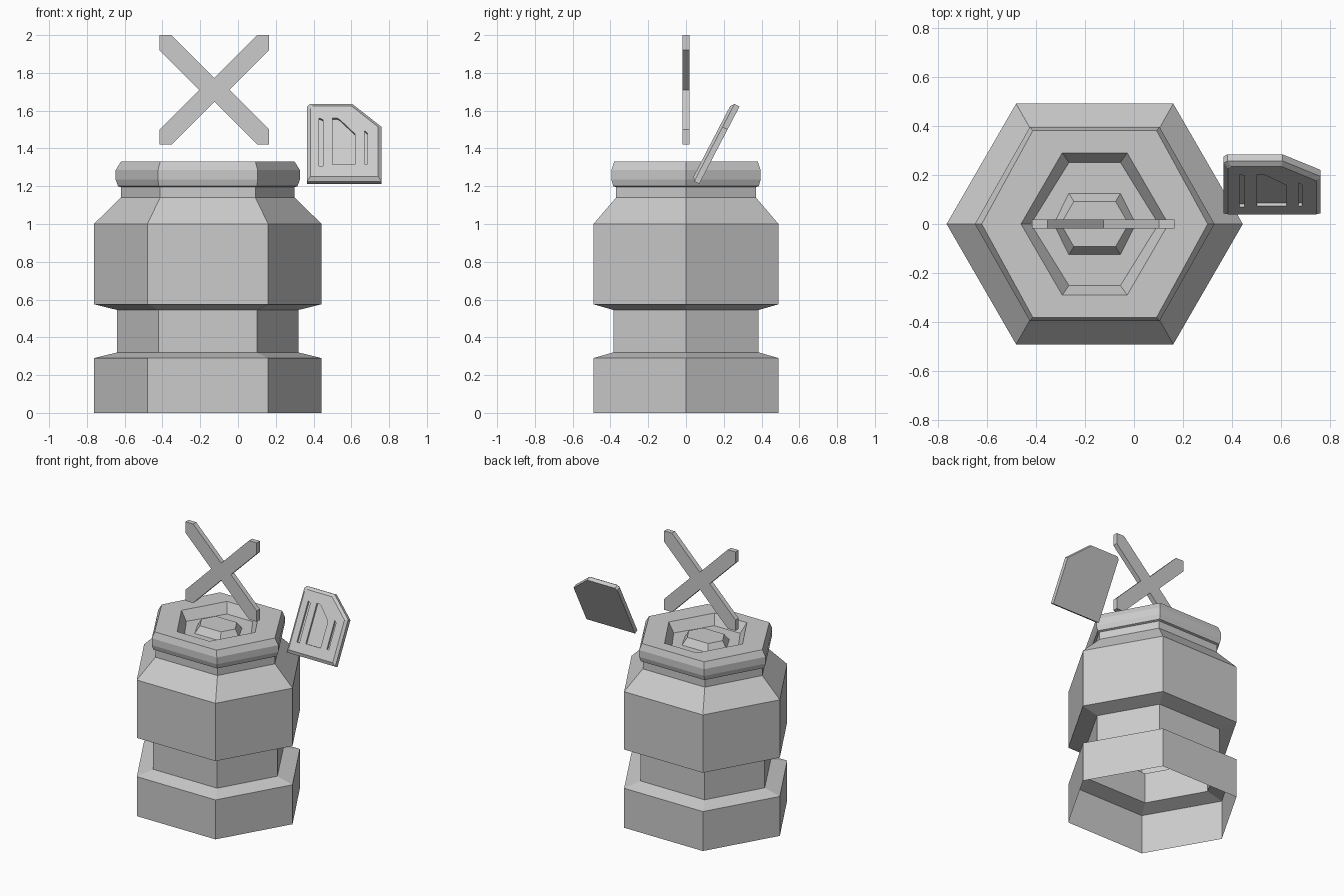
import bpy, bmesh
from math import radians, sin, cos
from mathutils import Matrix

if "Cube" in bpy.data.objects:
    bpy.data.objects.remove(bpy.data.objects["Cube"])


def loft(name, rings, cap_start=True, cap_end=True):
    """Skin a stack of equal-length point rings into a flat-shaded object."""
    bm = bmesh.new()
    loops = [[bm.verts.new(p) for p in ring] for ring in rings]
    n = len(loops[0])
    for a, b in zip(loops, loops[1:]):
        for i in range(n):
            j = (i + 1) % n
            bm.faces.new((a[i], a[j], b[j], b[i]))
    if cap_start:
        bm.faces.new(loops[0][::-1])
    if cap_end:
        bm.faces.new(loops[-1])
    mesh = bpy.data.meshes.new(name)
    bm.to_mesh(mesh)
    bm.free()
    obj = bpy.data.objects.new(name, mesh)
    bpy.context.collection.objects.link(obj)
    return obj


CX = -0.16  # canister axis


def hexagon(z, rx, flat, y):
    """Hexagon with points on x, flats of half-length 'flat' at +-y."""
    pts = [(rx, 0), (flat, y), (-flat, y), (-rx, 0), (-flat, -y), (flat, -y)]
    return [(CX + px, py, z) for px, py in pts]


# Canister: open at the bottom, waist, shoulder, rim, recessed lid and knob
profile = [
    (0.00, 0.603, 0.32, 0.49),
    (0.29, 0.603, 0.32, 0.49),
    (0.32, 0.48, 0.26, 0.385),
    (0.545, 0.48, 0.26, 0.385),
    (0.575, 0.603, 0.32, 0.49),
    (1.00, 0.603, 0.32, 0.49),
    (1.14, 0.46, 0.252, 0.37),
    (1.195, 0.46, 0.252, 0.37),
    (1.20, 0.475, 0.26, 0.385),
    (1.235, 0.488, 0.264, 0.395),
    (1.285, 0.488, 0.264, 0.395),
    (1.33, 0.46, 0.252, 0.38),
    (1.33, 0.30, 0.132, 0.29),
    (1.26, 0.26, 0.105, 0.25),
    (1.26, 0.167, 0.105, 0.125),
    (1.31, 0.138, 0.085, 0.092),
]
loft("canister", [hexagon(*p) for p in profile], cap_start=False)

# Floating cross marker: two diagonal bars clipped to a square
H, A, B = 0.29, 0.227, 0.21
N, M = H - A, H - B  # notch offsets above and beside the centre
cross = [(H, B), (H, H), (A, H), (0, N), (-A, H), (-H, H), (-H, B), (-M, 0),
         (-H, -B), (-H, -H), (-A, -H), (0, -N), (A, -H), (H, -H), (H, -B), (M, 0)]
loft("cross_marker", [[(-0.125 + x, y, 1.71 + z) for x, z in cross]
                      for y in (0.018, -0.018)])

# Tilted plate, local axes: x right, y up the plate, z out of its front
TILT = radians(27.5)
s, c = sin(TILT), cos(TILT)
plate_frame = Matrix(((1, 0, 0, 0), (0, s, -c, 0.07), (0, c, s, 1.212), (0, 0, 0, 1)))


def slab(name, outline, levels):
    """Loft an outline through (height, scale) levels, set in the plate frame."""
    mx = (min(p[0] for p in outline) + max(p[0] for p in outline)) / 2
    my = (min(p[1] for p in outline) + max(p[1] for p in outline)) / 2
    obj = loft(name, [[(mx + (x - mx) * k, my + (y - my) * k, w) for x, y in outline]
                      for w, k in levels])
    obj.data.transform(plate_frame)
    return obj


plate = slab("plate",
             [(0.365, 0), (0.76, 0), (0.76, 0.325), (0.605, 0.462),
              (0.38, 0.462), (0.365, 0.445)],
             [(0, 1), (0.03, 1), (0.045, 0.91)])

# Shallow slots and window cut in the front of the plate
slots = {
    "left_slot_cutter": [(0.43, 0.085), (0.45, 0.085), (0.45, 0.36), (0.43, 0.37)],
    "window_cutter": [(0.50, 0.092), (0.62, 0.092), (0.62, 0.275), (0.54, 0.36),
                      (0.525, 0.37), (0.50, 0.37)],
    "right_slot_cutter": [(0.67, 0.095), (0.685, 0.095), (0.685, 0.28), (0.67, 0.295)],
}
for name, outline in slots.items():
    cutter = slab(name, outline, [(0.031, 1), (0.07, 1)])
    cutter.hide_render = True
    cutter.hide_set(True)
    mod = plate.modifiers.new(name, 'BOOLEAN')
    mod.operation = 'DIFFERENCE'
    mod.solver = 'EXACT'
    mod.object = cutter
